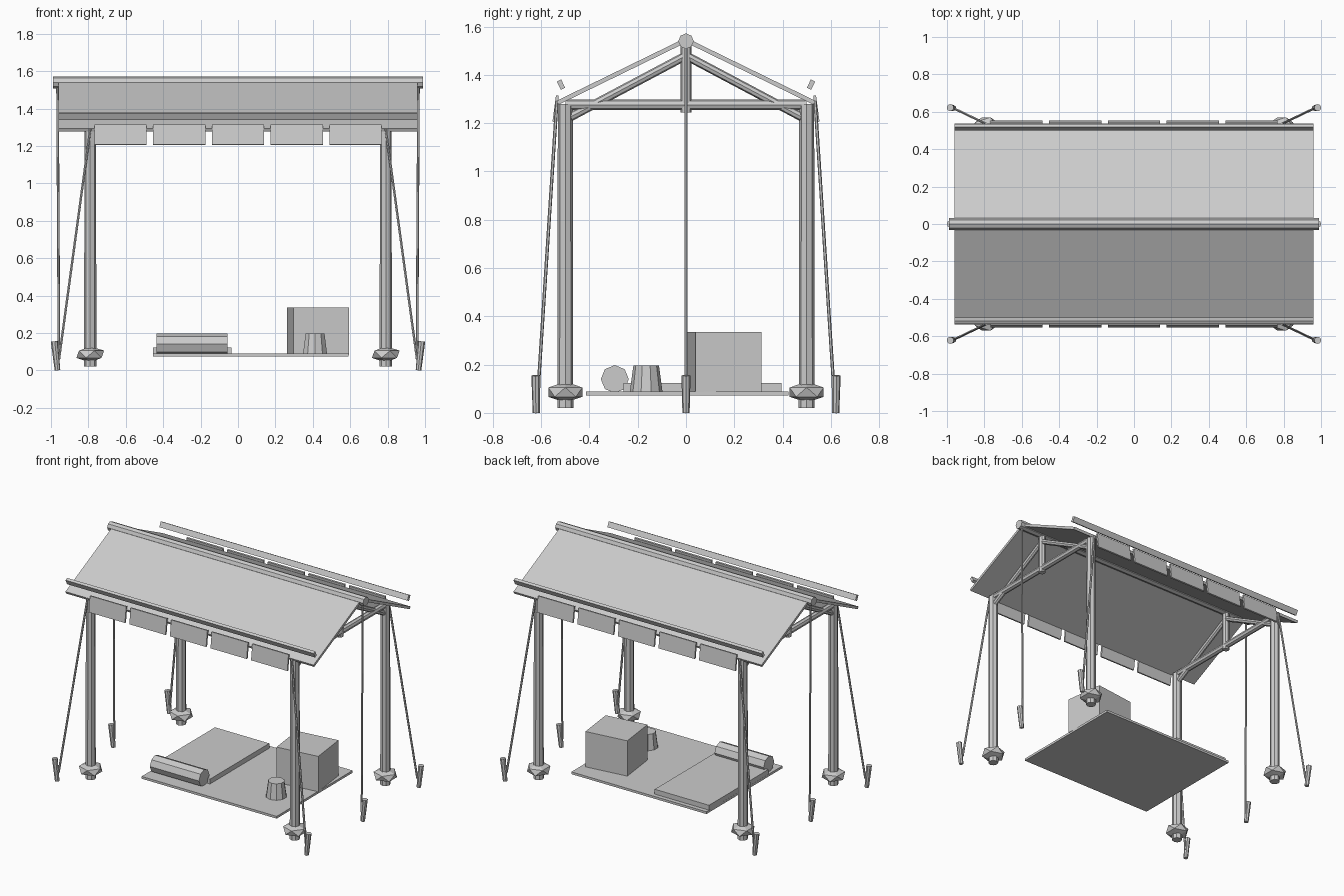
import bpy, math
from mathutils import Vector

if "Cube" in bpy.data.objects:
    bpy.data.objects.remove(bpy.data.objects["Cube"])


def box(name, loc, size, rot=(0, 0, 0)):
    bpy.ops.mesh.primitive_cube_add(size=1, location=loc, rotation=rot)
    o = bpy.context.object
    o.name = name
    o.scale = size
    return o


def rod(name, a, b, r1, r2=None, sides=8):
    a, b = Vector(a), Vector(b)
    d = b - a
    bpy.ops.mesh.primitive_cone_add(vertices=sides, radius1=r1, radius2=r1 if r2 is None else r2,
                                    depth=d.length, location=(a + b) / 2,
                                    rotation=d.to_track_quat('Z', 'Y').to_euler())
    o = bpy.context.object
    o.name = name
    return o


PITCH = math.radians(26)
ENDS = (-1, 1)

# Ridge pole
rod("ridge_pole", (-0.99, 0, 1.54), (0.99, 0, 1.54), 0.032)

# Roof sheets, raised eave battens and hanging flaps on both sides
for s in ENDS:
    box("roof_sheet", (0, s * 0.267, 1.414), (1.92, 0.59, 0.018), (-s * PITCH, 0, 0))
    box("eave_batten", (0, s * 0.518, 1.36), (1.92, 0.02, 0.038), (-s * PITCH, 0, 0))
    for i in range(-2, 3):
        box("eave_flap", (i * 0.314, s * 0.54, 1.26), (0.28, 0.012, 0.11), (s * 0.13, 0, 0))

for x in ENDS:
    # End truss: tie beam, king post and sloping braces
    px = x * 0.79
    rod("tie_beam", (px, -0.5, 1.276), (px, 0.5, 1.276), 0.022)
    rod("king_post", (px, 0, 1.245), (px, 0, 1.53), 0.023)
    # Ridge rope and its peg
    rod("ridge_rope", (x * 0.965, 0, 1.53), (x * 0.957, 0, 0.06), 0.007, sides=6)
    rod("rope_peg", (x * 0.965, 0, 0.0), (x * 0.982, 0, 0.155), 0.015, 0.019)
    for y in ENDS:
        rod("truss_brace", (px, 0, 1.48), (px, y * 0.49, 1.22), 0.018)
        # Corner post with a squashed stone at the foot
        rod("corner_post", (px, y * 0.5, 0.02), (px, y * 0.5, 1.28), 0.033, 0.031)
        bpy.ops.mesh.primitive_ico_sphere_add(subdivisions=1, radius=0.083, location=(px, y * 0.5, 0.086))
        o = bpy.context.object
        o.name = "foot_stone"
        o.scale.z = 0.52
        # Corner rope and its peg
        rod("corner_rope", (px, y * 0.535, 1.29), (x * 0.957, y * 0.615, 0.06), 0.007, sides=6)
        rod("rope_peg", (x * 0.965, y * 0.62, 0.0), (x * 0.982, y * 0.622, 0.155), 0.015, 0.019)

# Ground mat and the goods on it
box("ground_mat", (0.067, 0.005, 0.081), (1.045, 0.84, 0.016))
box("sleeping_pad", (-0.245, 0.068, 0.105), (0.42, 0.655, 0.036))
rod("bedroll", (-0.435, -0.295, 0.14), (-0.055, -0.295, 0.14), 0.058)
box("storage_crate", (0.428, 0.157, 0.211), (0.3, 0.275, 0.25), (0, 0, 0.125))
rod("stool", (0.412, -0.165, 0.085), (0.412, -0.165, 0.197), 0.068, 0.053, 10)
